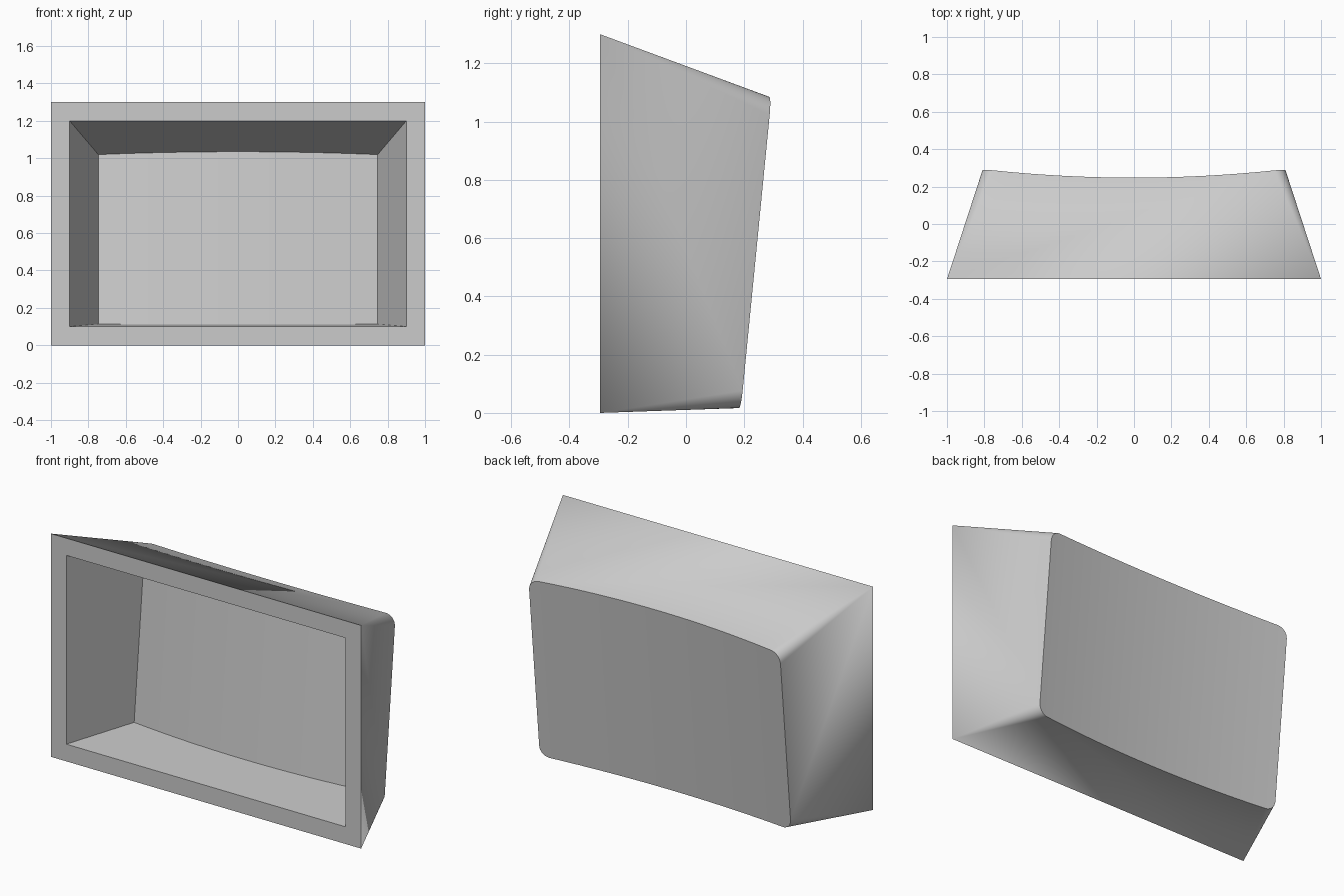
import bpy, bmesh, math

cube = bpy.data.objects.get("Cube")
if cube:
    bpy.data.objects.remove(cube, do_unlink=True)

FRONT = -0.295   # y of the flat front rim
SLOPE = 0.098    # backward lean of the rear wall


def shell(bm, front_w, z0, z1, k0, k1, back_w, back_y, sag, radius):
    """Tapered tray: rectangular rim, walls, and a bowed rear panel. Returns the rim corners."""
    def rear_y(x, z):
        return back_y + SLOPE * z - sag * (1 - (x / back_w) ** 2)

    def rear_edge(x, z_front, k, drop):
        # where the sloping wall meets the bowed panel, moved in by the corner rounding
        y = (rear_y(x, 0) + SLOPE * (z_front + k * FRONT)) / (1 + SLOPE * k)
        z = z_front + k * (y - FRONT) + drop
        return bm.verts.new((x, rear_y(x, z), z))

    # columns across the rear panel: rounded corner, straight run, rounded corner
    inner = back_w - radius
    steps = 8 if radius else 0
    arc = []
    for i in range(steps):
        t = math.pi / 2 * i / steps
        arc.append((inner + radius * math.cos(t), radius * (1 - math.sin(t))))
    run = [(inner * (1 - i / 8), 0) for i in range(17)]
    columns = arc + run + [(-x, d) for x, d in reversed(arc)]
    top = [rear_edge(x, z1, k1, -d) for x, d in columns]
    bottom = [rear_edge(x, z0, k0, d) for x, d in columns]
    for i in range(len(columns) - 1):
        bm.faces.new((top[i], top[i + 1], bottom[i + 1], bottom[i]))

    # rim corners, then walls with fans at the rounded corners
    rim = [bm.verts.new((x, FRONT, z)) for x, z in
           ((front_w, z1), (-front_w, z1), (-front_w, z0), (front_w, z0))]
    last = len(columns) - 1
    for row, left, right in ((top, rim[0], rim[1]), (bottom, rim[3], rim[2])):
        bm.faces.new([left, right] + row[steps:last - steps + 1][::-1])
        for i in range(steps):
            bm.faces.new((left, row[i], row[i + 1]))
            bm.faces.new((right, row[last - i], row[last - i - 1]))
    bm.faces.new((rim[0], top[0], bottom[0], rim[3]))
    bm.faces.new((rim[1], top[last], bottom[last], rim[2]))
    return rim


# Outer casing and inner recess joined by the flat rim
bm = bmesh.new()
outer = shell(bm, 1.0, 0.0, 1.3, 0.035, -0.345, 0.81, 0.187, 0.047, 0.06)
recess = shell(bm, 0.9, 0.1, 1.2, 0.032, -0.34, 0.747, 0.1, 0.044, 0)
for i in range(4):
    j = (i + 1) % 4
    bm.faces.new((outer[i], outer[j], recess[j], recess[i]))
bmesh.ops.recalc_face_normals(bm, faces=bm.faces)

mesh = bpy.data.meshes.new("casing")
bm.to_mesh(mesh)
bm.free()
casing = bpy.data.objects.new("casing", mesh)
bpy.context.collection.objects.link(casing)

# Single plain grey
grey = bpy.data.materials.new("light_grey")
grey.use_nodes = True
colour = (0.6, 0.6, 0.6, 1)
grey.diffuse_color = colour
grey.node_tree.nodes["Principled BSDF"].inputs["Base Color"].default_value = colour
mesh.materials.append(grey)

bpy.ops.object.select_all(action='DESELECT')
casing.select_set(True)
bpy.context.view_layer.objects.active = casing
bpy.ops.object.shade_smooth_by_angle(angle=math.radians(30))
